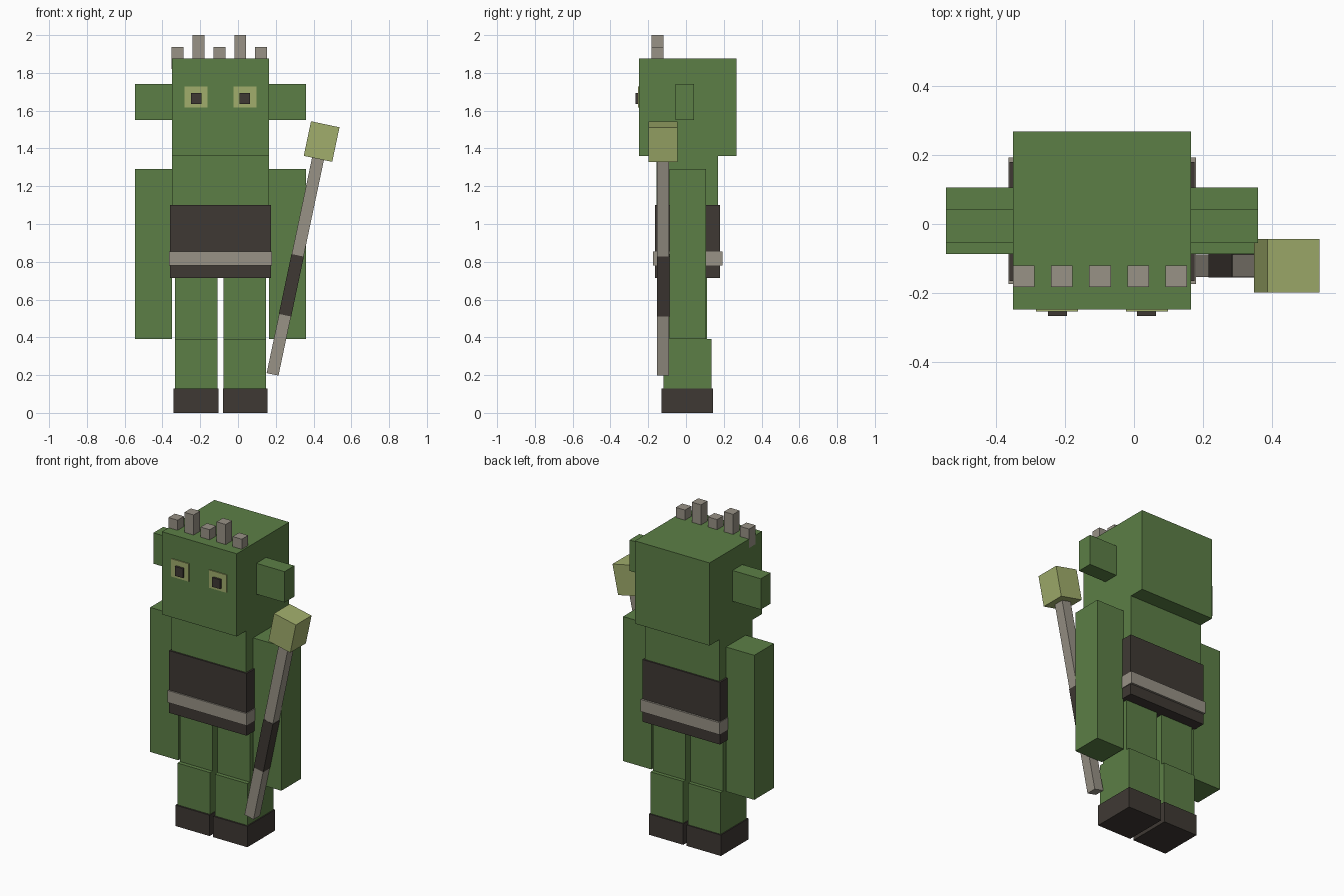
import bpy, bmesh, math
from mathutils import Matrix, Vector

cube = bpy.data.objects.get("Cube")
if cube:
    bpy.data.objects.remove(cube, do_unlink=True)


def material(name, rgb):
    """Flat material from 0-255 sRGB values."""
    lin = [((c / 255 + 0.055) / 1.055) ** 2.4 for c in rgb] + [1.0]
    m = bpy.data.materials.new(name)
    m.use_nodes = True
    m.diffuse_color = lin
    bsdf = m.node_tree.nodes["Principled BSDF"]
    bsdf.inputs["Base Color"].default_value = lin
    bsdf.inputs["Roughness"].default_value = 0.9
    return m


GREEN = material("skin green", (92, 127, 70))
LIGHT = material("pale green", (161, 174, 108))
DARK = material("dark leather", (63, 57, 52))
GREY = material("warm grey", (152, 146, 134))


def box(name, mat, x, y, z, matrix=Matrix()):
    """Box spanning the given (min, max) ranges, optionally transformed."""
    bm = bmesh.new()
    bmesh.ops.create_cube(bm, size=1)
    lo, hi = Vector((x[0], y[0], z[0])), Vector((x[1], y[1], z[1]))
    for v in bm.verts:
        v.co = [(lo[i] + hi[i]) / 2 + v.co[i] * (hi[i] - lo[i]) for i in range(3)]
    me = bpy.data.meshes.new(name)
    bm.to_mesh(me)
    bm.free()
    me.materials.append(mat)
    ob = bpy.data.objects.new(name, me)
    ob.matrix_world = matrix
    bpy.context.collection.objects.link(ob)
    return ob


MID = -0.0925  # body centre line; the staff pushes it off x = 0


def pair(name, mat, inner, outer, y, z):
    """Mirrored boxes at distances inner..outer from the body centre line."""
    box("left_" + name, mat, (MID + inner, MID + outer), y, z)
    box("right_" + name, mat, (MID - outer, MID - inner), y, z)


# Head and torso
box("head", GREEN, (-0.35, 0.165), (-0.248, 0.268), (1.36, 1.875))
box("torso", GREEN, (-0.35, 0.165), (-0.155, 0.17), (0.73, 1.36))
pair("ear", GREEN, 0.2575, 0.452, (-0.055, 0.042), (1.55, 1.742))

# Eyes
pair("eye", LIGHT, 0.069, 0.191, (-0.254, -0.246), (1.616, 1.727))
pair("pupil", DARK, 0.101, 0.156, (-0.267, -0.25), (1.635, 1.693))

# Hair tufts, sunk into the head
for i in range(5):
    x = -0.351 + i * 0.1105
    top = 2.0 if i % 2 else 1.938
    box(f"hair_tuft_{i + 1}", GREY, (x, x + 0.063), (-0.183, -0.12), (1.82, top))

# Waist wrap and belt
box("waist_wrap", DARK, (-0.36, 0.175), (-0.165, 0.18), (0.713, 1.1))
box("belt", GREY, (-0.364, 0.179), (-0.174, 0.192), (0.78, 0.855))

# Limbs
pair("arm", GREEN, 0.2575, 0.452, (-0.087, 0.106), (0.39, 1.29))
pair("thigh", GREEN, 0.017, 0.241, (-0.095, 0.112), (0.39, 0.73))
pair("shin", GREEN, 0.017, 0.241, (-0.12, 0.135), (0.1, 0.39))
pair("boot", DARK, 0.012, 0.248, (-0.13, 0.143), (0.0, 0.13))

# Staff, leaning outwards from its foot
lean = Matrix.Translation((0.183, -0.121, 0.204)) @ Matrix.Rotation(math.radians(11.9), 4, "Y")
for name, mat, r, z in (
    ("staff_shaft", GREY, 0.032, (0.0, 1.2)),
    ("staff_grip", DARK, 0.0335, (0.32, 0.644)),
    ("staff_head", LIGHT, 0.077, (1.166, 1.353)),
):
    box(name, mat, (-r, r), (-r, r), z, lean)
